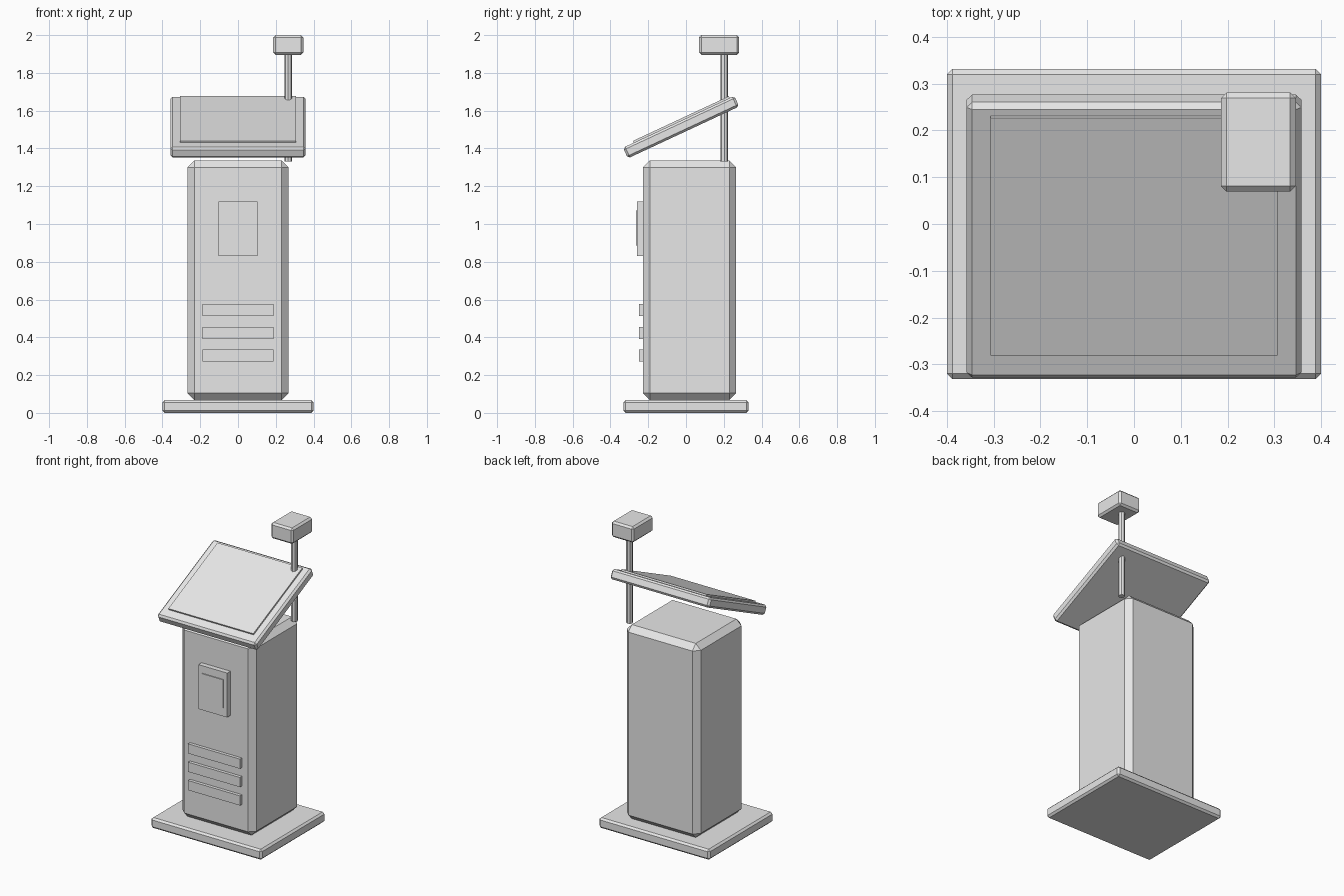
import bpy
import math

if "Cube" in bpy.data.objects:
    bpy.data.objects.remove(bpy.data.objects["Cube"])

grey = bpy.data.materials.new("light grey")
grey.diffuse_color = (0.8, 0.8, 0.8, 1)
grey.use_nodes = True
grey.node_tree.nodes["Principled BSDF"].inputs["Base Color"].default_value = grey.diffuse_color


def box(name, center, size, bevel=0.0, tilt=0.0):
    """Box with optional one-step chamfer and a tilt about x."""
    bpy.ops.mesh.primitive_cube_add(size=1, location=center)
    ob = bpy.context.object
    ob.name = name
    ob.scale = size
    bpy.ops.object.transform_apply(location=False, rotation=False, scale=True)
    ob.rotation_euler.x = tilt
    if bevel:
        mod = ob.modifiers.new("chamfer", 'BEVEL')
        mod.width = bevel
        mod.segments = 1
    ob.data.materials.append(grey)
    return ob


# Floor plate and chamfered cabinet
box("base_plate", (0, 0, 0.034), (0.8, 0.664, 0.068), 0.012)
box("cabinet", (0, 0.019, 0.702), (0.534, 0.492, 1.268), 0.036)

# Reader panel on the front of the cabinet
box("reader_panel", (0, -0.241, 0.975), (0.208, 0.038, 0.29))
box("reader_window", (0, -0.253, 0.978), (0.154, 0.026, 0.186))

# Three vent slats
for i in range(3):
    box(f"vent_slat_{i + 1}", (0, -0.235, 0.304 + i * 0.12), (0.376, 0.026, 0.063))

# Sloping display with a slightly raised screen
tilt = math.radians(25)
s, c = math.sin(tilt), math.cos(tilt)
dy, dz = -0.026, 1.513
box("display_housing", (0, dy, dz), (0.716, 0.65, 0.062), 0.012, tilt)
along, up = 0.018, 0.0315
box("display_screen", (0, dy + along * c - up * s, dz + along * s + up * c),
    (0.614, 0.56, 0.02), 0, tilt)

# Mast passing through the display, with the camera box on top
bpy.ops.mesh.primitive_cylinder_add(vertices=8, radius=0.02, depth=0.59,
                                    location=(0.266, 0.203, 1.625))
mast = bpy.context.object
mast.name = "mast"
mast.data.materials.append(grey)
box("camera_box", (0.266, 0.175, 1.948), (0.16, 0.212, 0.104), 0.012)
